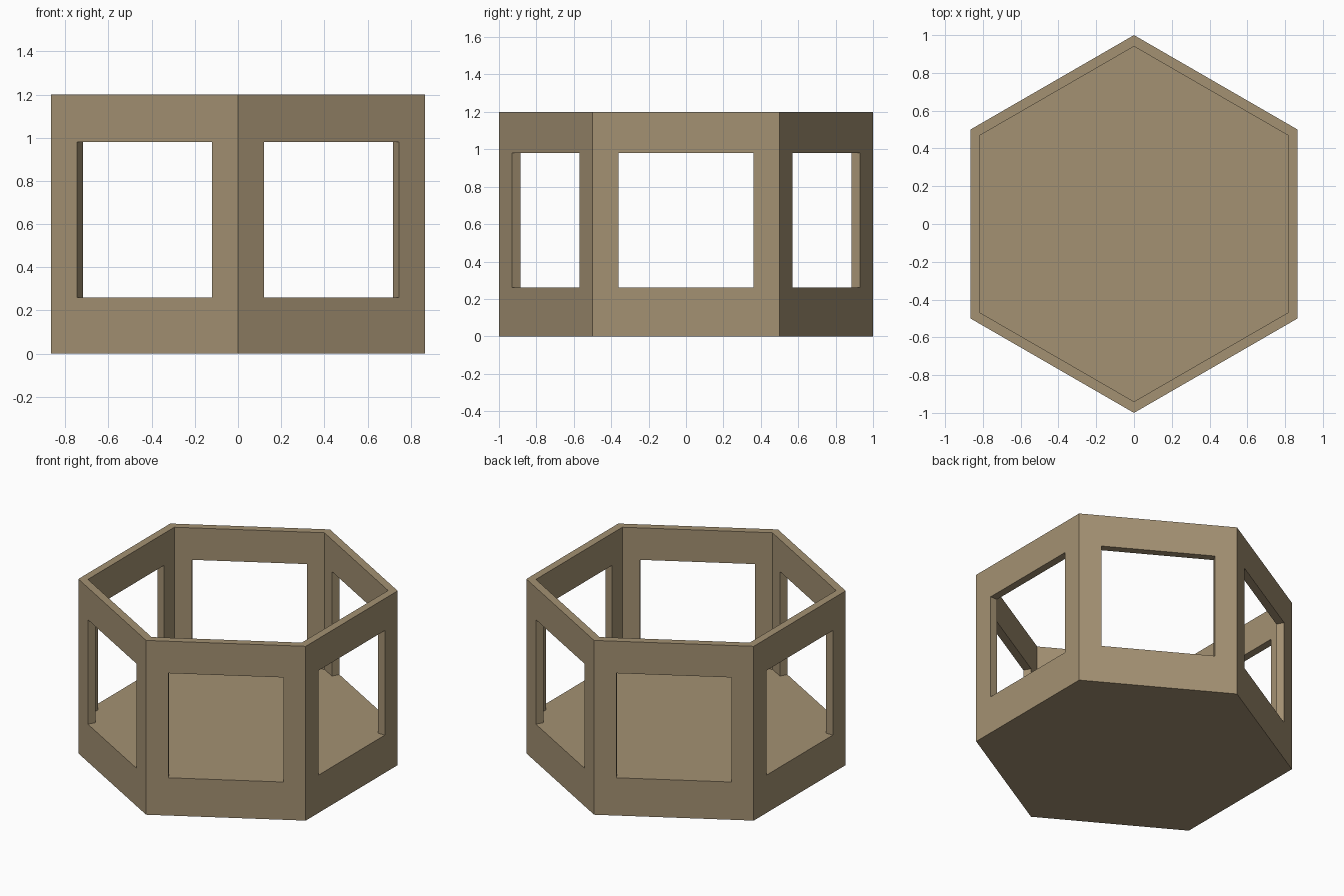
import bpy
import bmesh
from math import radians
from mathutils import Vector, Matrix

SILL, HEAD, TOP = 0.26, 0.98, 1.2     # window and wall heights
OUTER, INNER = 1.0, 0.94              # corner radii of the hexagon
HALF_WINDOW = 0.36

cube = bpy.data.objects.get("Cube")
if cube:
    bpy.data.objects.remove(cube, do_unlink=True)

tan = bpy.data.materials.new("warm_tan")
tan.use_nodes = True
colour = (0.37, 0.285, 0.17, 1)
tan.diffuse_color = colour
bsdf = tan.node_tree.nodes["Principled BSDF"]
bsdf.inputs["Base Color"].default_value = colour
bsdf.inputs["Roughness"].default_value = 0.9


def finish(name, bm):
    bmesh.ops.remove_doubles(bm, verts=bm.verts[:], dist=0.0001)
    bmesh.ops.recalc_face_normals(bm, faces=bm.faces[:])
    mesh = bpy.data.meshes.new(name)
    bm.to_mesh(mesh)
    bm.free()
    mesh.materials.append(tan)
    obj = bpy.data.objects.new(name, mesh)
    bpy.context.collection.objects.link(obj)
    return obj


# Solid hexagonal base, its top flush with the window sills
bm = bmesh.new()
bmesh.ops.create_cone(bm, cap_ends=True, segments=6, radius1=OUTER, radius2=OUTER,
                      depth=SILL, matrix=Matrix.Translation((0, 0, SILL / 2))
                      @ Matrix.Rotation(radians(30), 4, "Z"))
# A corner must point along y
if max(v.co.y for v in bm.verts) < 0.95:
    bmesh.ops.rotate(bm, verts=bm.verts[:], matrix=Matrix.Rotation(radians(30), 3, "Z"))
finish("floor_base", bm)

# Six window walls joined into one ring
bm = bmesh.new()
for side in range(6):
    turn = Matrix.Rotation(radians(60 * side), 3, "Z")

    def point(col, radius, z):
        along = (-radius / 2, -HALF_WINDOW, HALF_WINDOW, radius / 2)[col]
        return turn @ Vector((radius * 0.75 ** 0.5, along, z))

    def quad(*corners):
        bm.faces.new([bm.verts.new(point(*c)) for c in corners])

    for col in range(3):
        rows = [(HEAD, TOP)] if col == 1 else [(SILL, HEAD), (HEAD, TOP)]
        # Outer and inner skins
        for radius in (OUTER, INNER):
            for low, high in rows:
                quad((col, radius, low), (col + 1, radius, low),
                     (col + 1, radius, high), (col, radius, high))
        # Top rim, post feet and window head
        for z in (rows[0][0], TOP):
            quad((col, OUTER, z), (col + 1, OUTER, z),
                 (col + 1, INNER, z), (col, INNER, z))
    # Window jambs
    for col in (1, 2):
        quad((col, OUTER, SILL), (col, INNER, SILL),
             (col, INNER, HEAD), (col, OUTER, HEAD))
finish("window_walls", bm)
